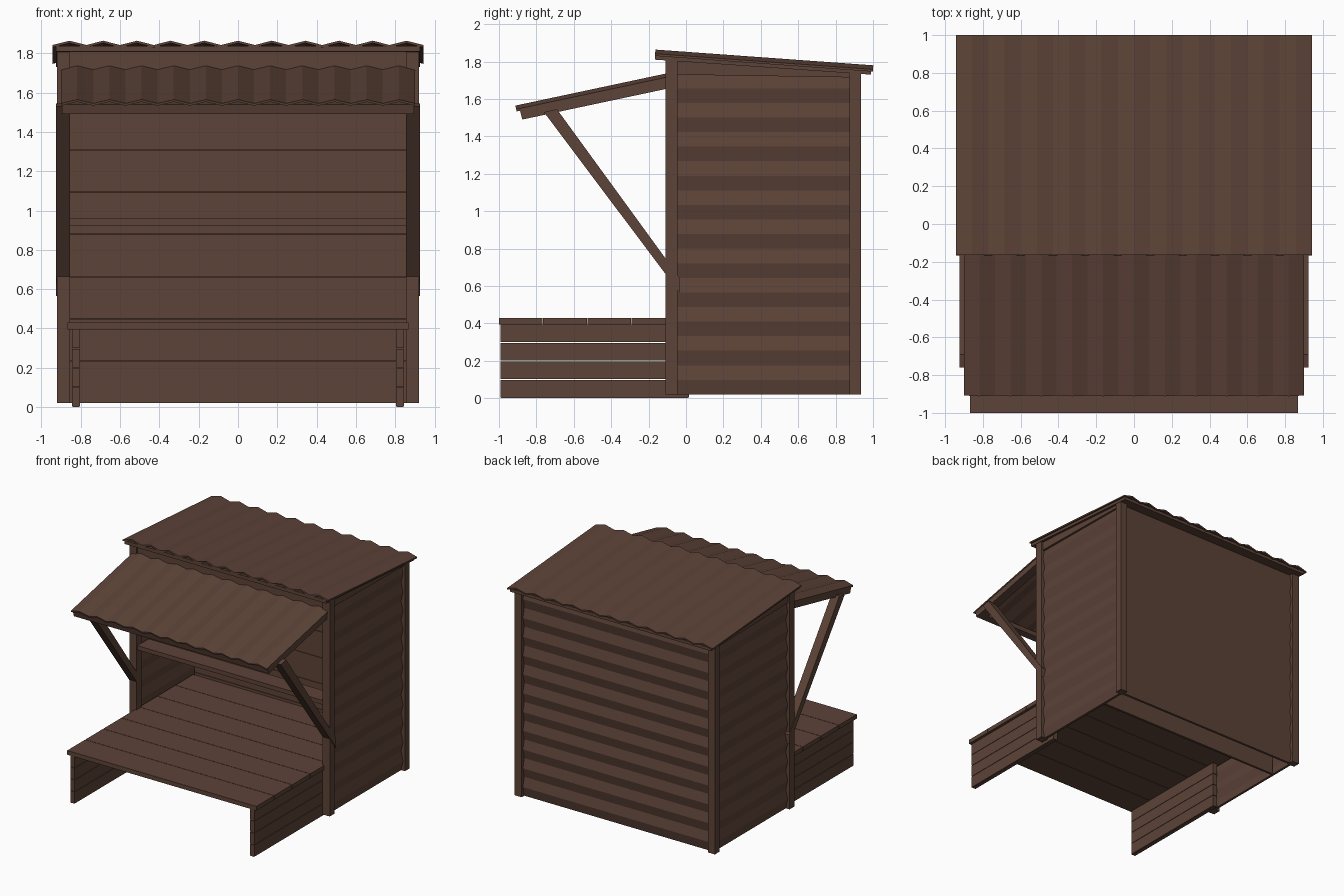
import bpy
from mathutils import Vector as V

if "Cube" in bpy.data.objects:
    bpy.data.objects.remove(bpy.data.objects["Cube"])

brown = bpy.data.materials.new("dark brown wood")
brown.diffuse_color = (0.108, 0.056, 0.039, 1)
brown.use_nodes = True
brown.node_tree.nodes["Principled BSDF"].inputs["Base Color"].default_value = brown.diffuse_color


def mesh(name, verts, faces):
    me = bpy.data.meshes.new(name)
    me.from_pydata([tuple(v) for v in verts], [], faces)
    me.materials.append(brown)
    ob = bpy.data.objects.new(name, me)
    bpy.context.collection.objects.link(ob)
    return ob


def prism(name, profile, x0, x1):
    """Extrude a (y, z) outline, counter-clockwise seen from +x, along x."""
    n = len(profile)
    verts = [(x0, y, z) for y, z in profile] + [(x1, y, z) for y, z in profile]
    faces = [tuple(range(n))[::-1], tuple(range(n, 2 * n))]
    faces += [(i, (i + 1) % n, n + (i + 1) % n, n + i) for i in range(n)]
    return mesh(name, verts, faces)


def box(name, x0, x1, y0, y1, z0, z1):
    return prism(name, [(y0, z0), (y1, z0), (y1, z1), (y0, z1)], x0, x1)


def sheet(name, start, u, v, normal, waves, amp, thick):
    """Zigzag sheet: waves run along u, straight along v, with u x v = normal."""
    start, u, v, nrm = V(start), V(u), V(v), V(normal).normalized()
    n = 2 * waves
    verts = []
    for i in range(n + 1):
        top = start + u * (i / n) + nrm * (amp if i % 2 else 0)
        verts += [top, top + v, top - nrm * thick, top + v - nrm * thick]
    faces = [(0, 1, 3, 2), (4 * n, 4 * n + 2, 4 * n + 3, 4 * n + 1)]
    for i in range(n):
        a, b = 4 * i, 4 * i + 4
        faces += [(a, b, b + 1, a + 1), (a + 2, a + 3, b + 3, b + 2),
                  (a, a + 2, b + 2, b), (a + 1, b + 1, b + 3, a + 3)]
    return mesh(name, verts, faces)


def mirror_box(name, x0, x1, *rest):
    box(name + "_right", x0, x1, *rest)
    box(name + "_left", -x1, -x0, *rest)


def mirror_prism(name, profile, x0, x1):
    prism(name + "_right", profile, x0, x1)
    prism(name + "_left", profile, -x1, -x0)


# corner posts
mirror_box("front_post", 0.855, 0.92, -0.11, -0.045, 0.02, 1.82)
mirror_box("back_post", 0.855, 0.92, 0.875, 0.935, 0.02, 1.75)

# zigzag wall cladding
sheet("right_wall", (0.885, -0.045, 1.735), (0, 0, -1.715), (0, 0.925, 0),
      (1, 0, 0), 11, 0.018, 0.02)
sheet("left_wall", (-0.885, 0.88, 1.735), (0, 0, -1.715), (0, -0.925, 0),
      (-1, 0, 0), 11, 0.018, 0.02)
sheet("back_wall", (0.86, 0.9, 1.735), (0, 0, -1.715), (-1.72, 0, 0),
      (0, 1, 0), 11, 0.018, 0.02)

# sloped plates on top of the side walls, header over the opening
mirror_prism("wall_plate", [(-0.05, 1.73), (0.9, 1.715), (0.9, 1.75), (-0.05, 1.82)],
             0.862, 0.905)
box("front_header", -0.86, 0.86, -0.10, -0.05, 1.63, 1.82)

# planked inner wall
for i in range(8):
    z = 0.02 + i * 0.215
    box("inner_wall_plank", -0.862, 0.862, 0.66, 0.68, z, z + 0.212)

# counter bar across the opening
box("counter", -0.855, 0.855, -0.10, 0.05, 0.925, 0.96)

# deck planks
for i in range(7):
    y = -1 + i * 0.2365
    box("deck_plank", -0.868, 0.868, y, y + 0.233, 0.395, 0.43)

# planked side panels under the deck
for i in range(4):
    z = i * 0.099
    mirror_box("deck_side_plank", 0.805, 0.845, -0.992, 0.015, z + 0.003, z + 0.0985)
mirror_box("deck_side_foot", 0.81, 0.84, -0.99, 0.01, 0, 0.005)

# main roof: flat base board and zigzag sheet
prism("roof_base", [(-0.165, 1.81), (0.99, 1.73), (0.99, 1.755), (-0.165, 1.838)],
      -0.925, 0.925)
sheet("roof_sheet", (-0.943, -0.165, 1.842), (1.886, 0, 0), (0, 1.165, -0.084),
      (0, 0.072, 1), 11, 0.022, 0.012)

# awning: rafters, battens and zigzag sheet
mirror_prism("awning_rafter", [(-0.875, 1.49), (-0.1, 1.655), (-0.1, 1.71), (-0.888, 1.54)],
             0.82, 0.895)
prism("awning_front_batten", [(-0.875, 1.49), (-0.825, 1.501), (-0.838, 1.551), (-0.888, 1.54)],
      -0.895, 0.895)
prism("awning_back_batten", [(-0.16, 1.645), (-0.1, 1.655), (-0.1, 1.71), (-0.17, 1.695)],
      -0.895, 0.895)
sheet("awning_sheet", (-0.9, -0.908, 1.545), (1.8, 0, 0), (0, 0.808, 0.172),
      (0, -0.21, 1), 11, 0.02, 0.012)

# diagonal braces
mirror_prism("awning_brace", [(-0.035, 0.565), (-0.035, 0.645), (-0.69, 1.545), (-0.76, 1.53)],
             0.855, 0.925)
